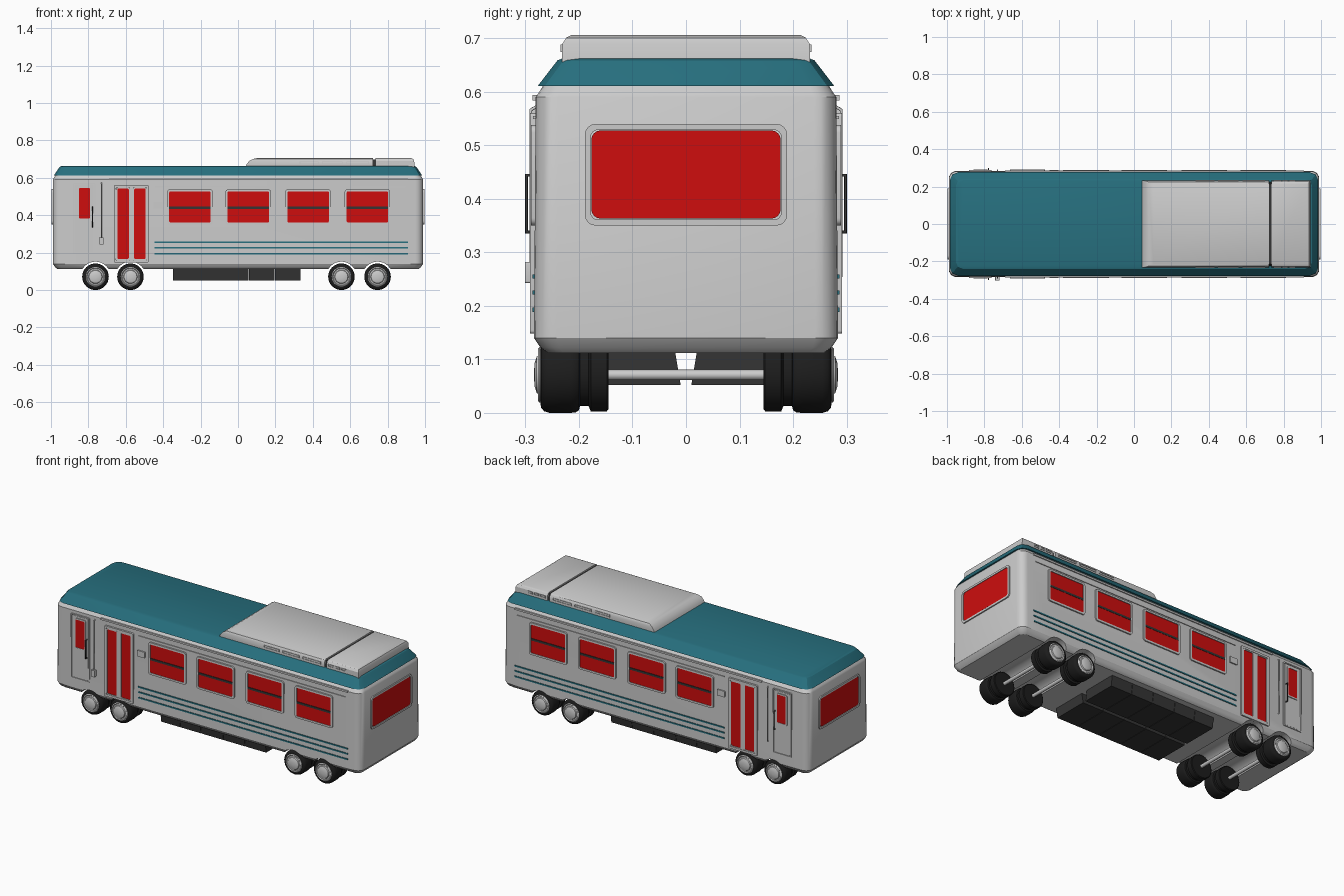
import bpy, bmesh
from math import sin, cos, pi, radians

if "Cube" in bpy.data.objects:
    bpy.data.objects.remove(bpy.data.objects["Cube"])


def material(name, r, g, b):
    m = bpy.data.materials.new(name)
    m.diffuse_color = (r, g, b, 1)
    m.use_nodes = True
    m.node_tree.nodes["Principled BSDF"].inputs["Base Color"].default_value = m.diffuse_color
    return m


TEAL = material("teal", 0.02, 0.16, 0.21)
RED = material("red", 0.62, 0.004, 0.004)
BLACK = material("black", 0.012, 0.012, 0.012)
DARK = material("dark", 0.035, 0.035, 0.035)


def finish(bm, name, mat=None, mirror="", angle=30):
    bmesh.ops.recalc_face_normals(bm, faces=bm.faces)
    me = bpy.data.meshes.new(name)
    bm.to_mesh(me)
    bm.free()
    ob = bpy.data.objects.new(name, me)
    bpy.context.collection.objects.link(ob)
    return dress(ob, mat, mirror, angle)


def dress(ob, mat, mirror, angle=30):
    if mat:
        ob.data.materials.append(mat)
    if ob.type == 'MESH':
        bpy.ops.object.select_all(action='DESELECT')
        ob.select_set(True)
        bpy.context.view_layer.objects.active = ob
        bpy.ops.object.shade_smooth_by_angle(angle=radians(angle))
    if mirror:
        mod = ob.modifiers.new("mirror", 'MIRROR')
        mod.use_axis = [a in mirror for a in "XYZ"]
    return ob


def rounded(u0, u1, v0, v1, r, n=4):
    """Rounded rectangle as a list of 2D points."""
    if r <= 0:
        return [(u1, v1), (u0, v1), (u0, v0), (u1, v0)]
    pts = []
    for k, (cu, cv) in enumerate([(u1 - r, v1 - r), (u0 + r, v1 - r), (u0 + r, v0 + r), (u1 - r, v0 + r)]):
        for i in range(n + 1):
            a = (k + i / n) * pi / 2
            pts.append((cu + r * cos(a), cv + r * sin(a)))
    return pts


def skin(bm, a, b):
    for i in range(len(a)):
        j = (i + 1) % len(a)
        bm.faces.new((a[i], a[j], b[j], b[i]))


def loft(name, rings, n=4, mat=None, angle=30):
    """Stack of rounded rectangles: (z, x0, x1, half_y, corner_radius)."""
    bm = bmesh.new()
    loops = [[bm.verts.new((x, y, z)) for x, y in rounded(x0, x1, -hy, hy, r, n)]
             for z, x0, x1, hy, r in rings]
    for a, b in zip(loops, loops[1:]):
        skin(bm, a, b)
    bm.faces.new(loops[0])
    bm.faces.new(loops[-1])
    return finish(bm, name, mat, "", angle)


def panel(name, u0, u1, v0, v1, d0, d1, r=0, mat=None, rim=0, axis="Y", mirror=True):
    """Flat plate on a side (axis Y) or an end (axis X); rim > 0 makes an open frame."""
    bm = bmesh.new()

    def loop(inset, d):
        pts = rounded(u0 + inset, u1 - inset, v0 + inset, v1 - inset, max(r - inset * 0.6, 0.002) if r else 0)
        return [bm.verts.new((u, -d, v) if axis == "Y" else (d, u, v)) for u, v in pts]
    back, front = loop(0, d0), loop(0, d1)
    skin(bm, back, front)
    if rim:
        hole_back, hole_front = loop(rim, d0), loop(rim, d1)
        skin(bm, hole_back, hole_front)
        skin(bm, front, hole_front)
        skin(bm, back, hole_back)
    else:
        bm.faces.new(back)
        bm.faces.new(front)
    return finish(bm, name, mat, axis if mirror else "")


def lathe(name, profile, x, z, mat=None, n=32):
    """Turn (radius, y) points about a y-parallel axle, mirrored to the other side."""
    bm = bmesh.new()
    loops = [[bm.verts.new((x + r * cos(2 * pi * i / n), -y, z + r * sin(2 * pi * i / n)))
              for i in range(n)] for r, y in profile]
    for a, b in zip(loops, loops[1:]):
        skin(bm, a, b)
    bm.faces.new(loops[0])
    bm.faces.new(loops[-1])
    return finish(bm, name, mat, "Y", 35)


def rod(name, pts, radius, mat=None, mirror="Y"):
    cu = bpy.data.curves.new(name, 'CURVE')
    cu.dimensions = '3D'
    cu.bevel_depth, cu.bevel_resolution, cu.use_fill_caps = radius, 2, True
    sp = cu.splines.new('POLY')
    sp.points.add(len(pts) - 1)
    for p, co in zip(sp.points, pts):
        p.co = (*co, 1)
    ob = bpy.data.objects.new(name, cu)
    bpy.context.collection.objects.link(ob)
    return dress(ob, mat, mirror)


WHEELS = (-0.762, -0.575, 0.553, 0.746)
WZ = 0.071

# Body shell with wheel arches cut through its lower edge
body = loft("body", [(0.112, -0.965, 0.965, 0.258, 0.03), (0.122, -0.978, 0.978, 0.272, 0.035),
                     (0.14, -0.99, 0.99, 0.284, 0.042), (0.59, -0.99, 0.99, 0.281, 0.042),
                     (0.6, -0.985, 0.985, 0.274, 0.04), (0.62, -0.97, 0.97, 0.262, 0.035)], 5)
bm = bmesh.new()
for x in WHEELS:
    lo = [bm.verts.new((x + 0.081 * cos(i * pi / 16), -0.4, WZ + 0.081 * sin(i * pi / 16))) for i in range(32)]
    hi = [bm.verts.new((v.co.x, 0.4, v.co.z)) for v in lo]
    skin(bm, lo, hi)
    bm.faces.new(lo)
    bm.faces.new(hi)
cutter = finish(bm, "arch_cutter")
cut = body.modifiers.new("arches", 'BOOLEAN')
cut.operation, cut.object, cut.solver = 'DIFFERENCE', cutter, 'EXACT'
bpy.ops.object.select_all(action='DESELECT')
body.select_set(True)
bpy.context.view_layer.objects.active = body
bpy.ops.object.modifier_apply(modifier="arches")
bpy.ops.object.shade_smooth_by_angle(angle=radians(30))
bpy.data.objects.remove(cutter)

# Roof and the two-part roof unit
loft("roof", [(0.611, -0.985, 0.985, 0.277, 0.045), (0.65, -0.96, 0.96, 0.247, 0.04),
              (0.659, -0.953, 0.953, 0.24, 0.038), (0.662, -0.945, 0.945, 0.232, 0.035)], 2, TEAL, 20)
loft("roof_unit_front", [(0.65, 0.038, 0.722, 0.232, 0), (0.672, 0.046, 0.722, 0.232, 0),
                         (0.69, 0.06, 0.722, 0.231, 0), (0.701, 0.08, 0.722, 0.224, 0),
                         (0.706, 0.105, 0.722, 0.214, 0)])
loft("roof_unit_rear", [(0.65, 0.736, 0.945, 0.232, 0), (0.69, 0.736, 0.942, 0.231, 0),
                        (0.701, 0.736, 0.936, 0.224, 0), (0.706, 0.736, 0.925, 0.214, 0)])
loft("roof_unit_joint", [(0.65, 0.715, 0.743, 0.226, 0), (0.698, 0.715, 0.743, 0.215, 0)], mat=DARK)
for a, b in ((0.33, 0.43), (0.45, 0.56), (0.58, 0.7), (0.748, 0.785), (0.795, 0.822), (0.832, 0.86)):
    panel("roof_unit_vent", a, b, 0.674, 0.688, 0.225, 0.2345, rim=0.003)

# Side windows with a split pane
for x in (-0.257, 0.055, 0.375, 0.692):
    panel("window_frame", x - 0.122, x + 0.122, 0.35, 0.538, 0.275, 0.29, 0.014, rim=0.011)
    panel("window_pane_upper", x - 0.114, x + 0.114, 0.444, 0.53, 0.275, 0.2855, 0.01, RED)
    panel("window_pane_lower", x - 0.114, x + 0.114, 0.358, 0.436, 0.275, 0.2875, 0.01, RED)
    panel("window_bar", x - 0.113, x + 0.113, 0.434, 0.446, 0.275, 0.289, mat=DARK)

# End windows
panel("end_window_frame", -0.189, 0.189, 0.35, 0.54, 0.98, 0.997, 0.02, rim=0.011, axis="X")
panel("end_window_pane", -0.177, 0.177, 0.363, 0.528, 0.98, 0.995, 0.018, RED, axis="X")

# Double passenger door
panel("door_frame", -0.663, -0.477, 0.148, 0.56, 0.275, 0.292, 0.006, rim=0.012)
panel("door_post", -0.58, -0.559, 0.155, 0.552, 0.275, 0.29)
for a, b in ((-0.648, -0.581), (-0.558, -0.491)):
    panel("door_pane", a, b, 0.163, 0.545, 0.275, 0.287, 0.01, RED)
    panel("door_pane_rim", a - 0.003, b + 0.003, 0.16, 0.548, 0.275, 0.29, 0.01, rim=0.006)

# Crew door with window, handle and grab rail
panel("crew_door_frame", -0.883, -0.762, 0.195, 0.572, 0.275, 0.288, 0.006, rim=0.006)
panel("crew_door", -0.873, -0.772, 0.203, 0.564, 0.275, 0.2862, 0.004)
panel("crew_window_frame", -0.858, -0.784, 0.374, 0.553, 0.275, 0.291, 0.01, rim=0.008)
panel("crew_window_pane", -0.853, -0.789, 0.38, 0.547, 0.275, 0.289, 0.008, RED)
rod("crew_door_handle", [(-0.778, -0.28, 0.338), (-0.778, -0.298, 0.338),
                         (-0.778, -0.298, 0.444), (-0.778, -0.28, 0.444)], 0.0035, DARK)
rod("grab_rail", [(-0.73, -0.28, 0.572), (-0.73, -0.29, 0.566), (-0.73, -0.29, 0.256), (-0.73, -0.28, 0.25)], 0.003)
panel("rail_box", -0.742, -0.719, 0.243, 0.282, 0.28, 0.301, 0.003, mirror=False)
panel("side_box", -0.452, -0.403, 0.435, 0.47, 0.275, 0.289, 0.003)

# Trim lines along the sides
for z in (0.255, 0.225, 0.193):
    panel("side_stripe", -0.447, 0.91, z - 0.004, z + 0.004, 0.275, 0.2868, mat=TEAL)
panel("upper_trim", -0.445, 0.895, 0.549, 0.555, 0.275, 0.2855)
panel("gutter", -0.69, 0.91, 0.584, 0.594, 0.27, 0.287)

# Twin wheels, hubs and axles
for x in WHEELS:
    lathe("tyre", [(0.045, 0.145), (0.064, 0.145), (0.068, 0.148), (0.068, 0.178), (0.058, 0.182), (0.058, 0.198),
                   (0.066, 0.2), (0.07, 0.206), (0.071, 0.215), (0.071, 0.255), (0.068, 0.265), (0.061, 0.271),
                   (0.052, 0.272), (0.05, 0.262)], x, WZ, BLACK)
    lathe("hub", [(0.052, 0.25), (0.052, 0.274), (0.048, 0.277), (0.044, 0.273), (0.037, 0.274),
                  (0.034, 0.279), (0.022, 0.283), (0.006, 0.284)], x, WZ)
    rod("axle", [(x, -0.2, WZ), (x, 0.2, WZ)], 0.01, mirror="")

# Underfloor equipment boxes in two rows, inner side sloping
edges = (-0.348, -0.222, -0.088, 0.057, 0.197, 0.334)
for a, b in zip(edges, edges[1:]):
    bm = bmesh.new()
    ends = [[bm.verts.new((x, y, z)) for y, z in ((-0.022, 0.125), (-0.01, 0.052), (-0.215, 0.052), (-0.225, 0.125))]
            for x in (a + 0.001, b - 0.001)]
    skin(bm, *ends)
    for e in ends:
        bm.faces.new(e)
    finish(bm, "underfloor_box", DARK, "Y")
